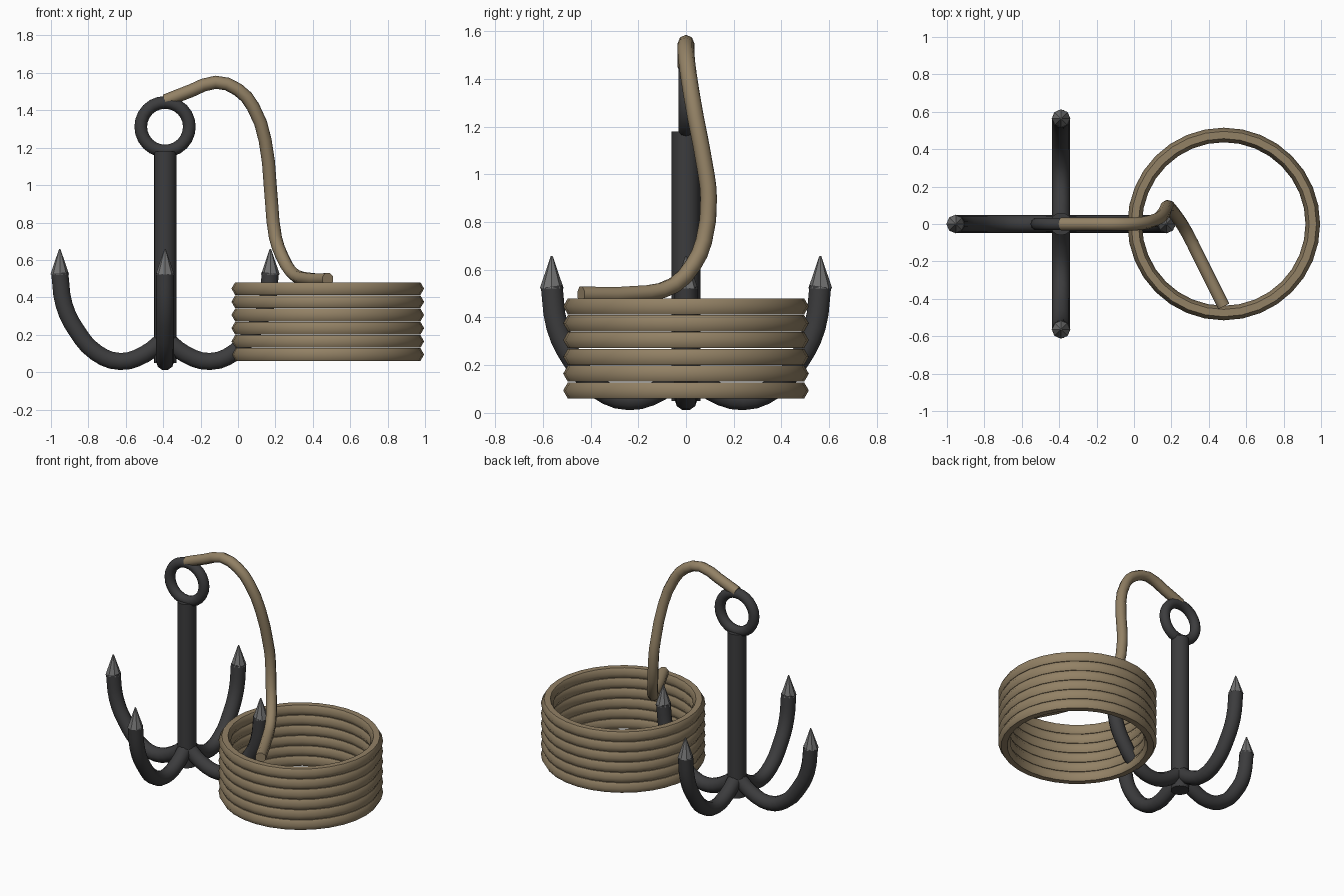
import bpy
from math import pi, cos, sin
from mathutils import Vector

cube = bpy.data.objects.get("Cube")
if cube:
    bpy.data.objects.remove(cube, do_unlink=True)


def material(name, colour):
    mat = bpy.data.materials.new(name)
    mat.use_nodes = True
    mat.diffuse_color = (*colour, 1)
    bsdf = next(n for n in mat.node_tree.nodes if n.type == 'BSDF_PRINCIPLED')
    bsdf.inputs["Base Color"].default_value = (*colour, 1)
    return mat


IRON = material("dark iron", (0.045, 0.045, 0.047))
STEEL = material("ground steel", (0.17, 0.17, 0.17))
ROPE = material("tan rope", (0.29, 0.22, 0.13))


def finish(name, mat, smooth=True):
    obj = bpy.context.object
    obj.name = name
    obj.data.materials.clear()
    obj.data.materials.append(mat)
    if smooth:
        bpy.ops.object.shade_smooth_by_angle(angle=pi / 3)
    return obj


def tube(name, points, radius, mat, bevel, steps):
    """Sweep a round section along a smooth path and turn it into a mesh."""
    curve = bpy.data.curves.new(name, 'CURVE')
    curve.dimensions = '3D'
    curve.bevel_depth = radius
    curve.bevel_resolution = bevel
    curve.resolution_u = steps
    curve.use_fill_caps = True
    spline = curve.splines.new('BEZIER')
    spline.bezier_points.add(len(points) - 1)
    for knot, point in zip(spline.bezier_points, points):
        knot.co = point
        knot.handle_left_type = knot.handle_right_type = 'AUTO'
    obj = bpy.data.objects.new(name, curve)
    bpy.context.collection.objects.link(obj)
    bpy.ops.object.select_all(action='DESELECT')
    obj.select_set(True)
    bpy.context.view_layer.objects.active = obj
    bpy.ops.object.convert(target='MESH')
    return finish(name, mat)


AXIS = Vector((-0.39, 0, 0))

# Shank and eye ring
bpy.ops.mesh.primitive_cylinder_add(vertices=16, radius=0.06, depth=1.13,
                                    location=AXIS + Vector((0, 0, 0.615)))
finish("shank", IRON)
bpy.ops.mesh.primitive_torus_add(major_segments=24, minor_segments=10,
                                 major_radius=0.13, minor_radius=0.034,
                                 location=AXIS + Vector((0, 0, 1.312)),
                                 rotation=(pi / 2, 0, 0))
finish("eye_ring", IRON)

# Four hooks with pointed tips, as (distance from shank, height)
HOOK = [(0, 0.18), (0.11, 0.095), (0.24, 0.057), (0.37, 0.105),
        (0.475, 0.225), (0.54, 0.36), (0.563, 0.53)]
for i, side in enumerate(("left", "back", "right", "front")):
    out = Vector((cos(i * pi / 2), sin(i * pi / 2), 0))
    path = [AXIS + out * r + Vector((0, 0, z)) for r, z in HOOK]
    tube(side + "_hook", path, 0.048, IRON, 3, 3)
    bpy.ops.mesh.primitive_cone_add(vertices=8, radius1=0.05, radius2=0.004,
                                    depth=0.135,
                                    location=path[-1] + Vector((0, 0, 0.06)))
    finish(side + "_tip", STEEL, smooth=False)

# Stacked rope coil
for i in range(6):
    bpy.ops.mesh.primitive_torus_add(major_segments=32, minor_segments=6,
                                     major_radius=0.476, minor_radius=0.039,
                                     location=(0.48, 0, 0.094 + i * 0.0705))
    finish(f"rope_coil_{i + 1}", ROPE)

# Loose rope from the eye ring down to the coil
LEAD = [(-0.39, 0, 1.45), (-0.25, 0, 1.505), (-0.12, 0, 1.55),
        (0, 0, 1.51), (0.08, 0.01, 1.42), (0.145, 0.04, 1.24),
        (0.172, 0.085, 1.0), (0.18, 0.095, 0.9), (0.2, 0.075, 0.72),
        (0.235, 0.03, 0.62), (0.285, -0.05, 0.535), (0.34, -0.16, 0.503),
        (0.48, -0.44, 0.497)]
tube("loose_rope", LEAD, 0.035, ROPE, 2, 2)
